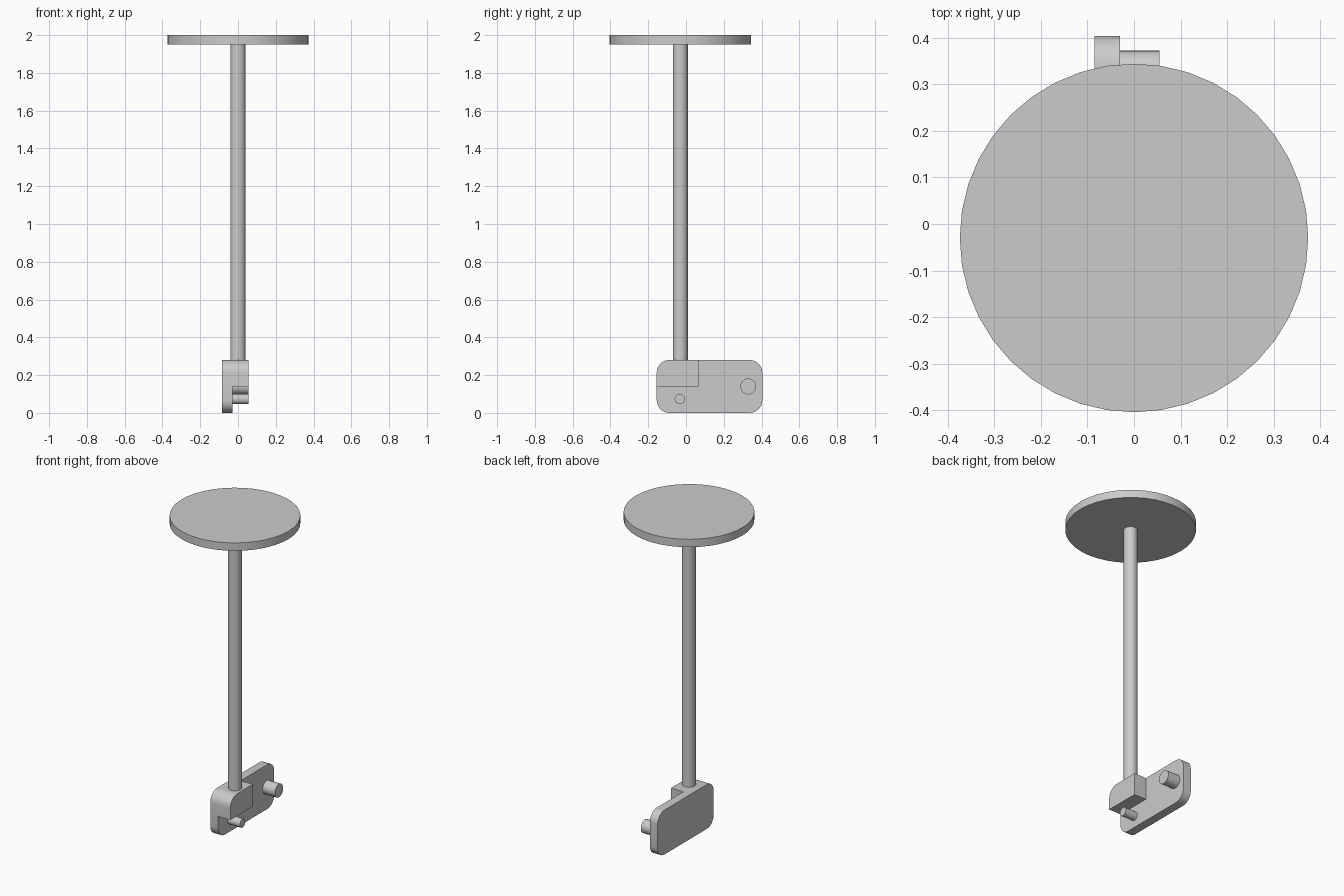
import bpy, math

cube = bpy.data.objects.get("Cube")
if cube:
    bpy.data.objects.remove(cube, do_unlink=True)

GREY = (0.6, 0.6, 0.6, 1)
grey = bpy.data.materials.new("plain grey")
grey.use_nodes = True
grey.diffuse_color = GREY
grey.node_tree.nodes["Principled BSDF"].inputs["Base Color"].default_value = GREY

POLE_Y = -0.03                    # shared axis of disc, pole and small pin
BACK, MID, FACE = -0.085, -0.03, 0.055   # x layers of the bracket
Y0, Y1, TOP, CORNER = -0.155, 0.404, 0.28, 0.067


def finish(obj, name):
    obj.name = name
    obj.data.materials.append(grey)
    bpy.ops.object.select_all(action='DESELECT')
    obj.select_set(True)
    bpy.context.view_layer.objects.active = obj
    bpy.ops.object.shade_smooth_by_angle(angle=math.radians(30))


def cylinder(name, radius, length, centre, sides, along_x=False):
    bpy.ops.mesh.primitive_cylinder_add(vertices=sides, radius=radius, depth=length, location=centre,
                                        rotation=(0, math.pi / 2 if along_x else 0, 0))
    finish(bpy.context.object, name)


def slab(name, x0, x1, corners, steps=8):
    """Extrude a y-z outline along x; each corner is (y, z, radius, start angle)."""
    outline = []
    for y, z, r, start in corners:
        if r == 0:
            outline.append((y, z))
            continue
        mid = math.radians(start + 45)
        cy = y - math.copysign(r, math.cos(mid))
        cz = z - math.copysign(r, math.sin(mid))
        for i in range(steps + 1):
            a = math.radians(start + 90 * i / steps)
            outline.append((cy + r * math.cos(a), cz + r * math.sin(a)))
    n = len(outline)
    verts = [(x, y, z) for x in (x0, x1) for y, z in outline]
    faces = [tuple(reversed(range(n))), tuple(range(n, 2 * n))]
    faces += [(i, (i + 1) % n, n + (i + 1) % n, n + i) for i in range(n)]
    mesh = bpy.data.meshes.new(name)
    mesh.from_pydata(verts, [], faces)
    obj = bpy.data.objects.new(name, mesh)
    bpy.context.collection.objects.link(obj)
    finish(obj, name)


# Round top disc and the pole under it
cylinder("top_disc", 0.374, 0.05, (0, POLE_Y, 1.975), 40)
cylinder("pole", 0.04, 1.67, (0, POLE_Y, 1.115), 32)

# Rounded bracket plate
slab("bracket_plate", BACK, MID,
     [(Y1, TOP, CORNER, 0), (Y0, TOP, CORNER, 90), (Y0, 0, CORNER, 180), (Y1, 0, CORNER, 270)])

# Block that carries the pole, rounded only at its upper front corner
slab("pole_block", MID, FACE,
     [(0.07, TOP, 0, 0), (Y0, TOP, CORNER, 90), (Y0, 0.14, 0, 180), (0.07, 0.14, 0, 270)])

# Two pins standing out from the plate
for name, radius, y, z in (("large_pin", 0.042, 0.33, 0.14), ("small_pin", 0.027, POLE_Y - 0.003, 0.073)):
    cylinder(name, radius, FACE - MID, ((FACE + MID) / 2, y, z), 32, along_x=True)
